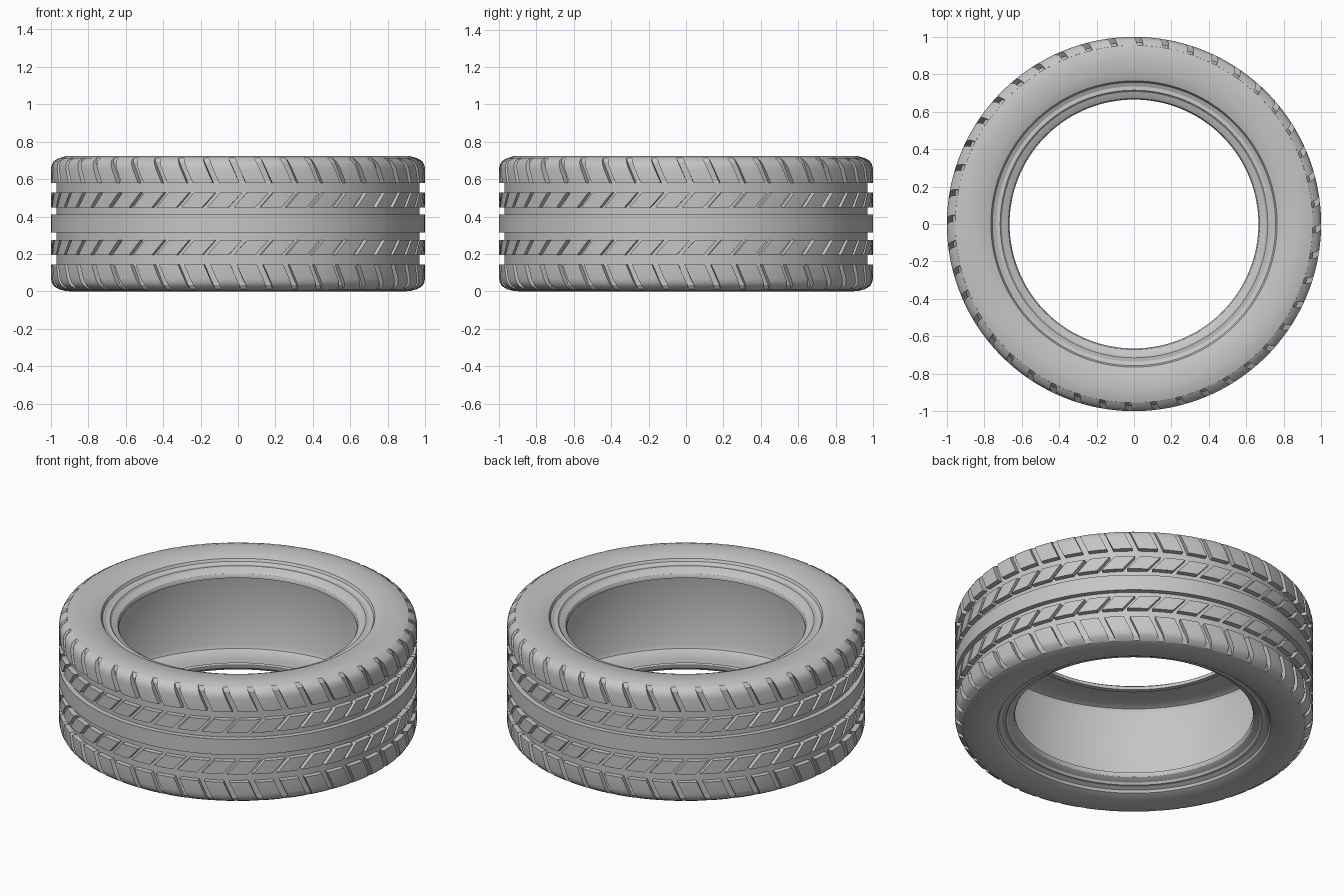
import bpy, bmesh, math

cube = bpy.data.objects.get("Cube")
if cube:
    bpy.data.objects.remove(cube)

HEIGHT = 0.725
MID = HEIGHT / 2
PITCHES = 44          # tread blocks per row
FLOOR = 0.97          # groove floor radius

rubber = bpy.data.materials.new("grey_rubber")
GREY = (0.56, 0.56, 0.56, 1)
rubber.diffuse_color = GREY
rubber.use_nodes = True
bsdf = rubber.node_tree.nodes["Principled BSDF"]
bsdf.inputs["Base Color"].default_value = GREY
bsdf.inputs["Roughness"].default_value = 0.8


def polar(r, angle, z):
    return (r * math.cos(angle), r * math.sin(angle), z)


def finish(name, bm, angle=30):
    bmesh.ops.recalc_face_normals(bm, faces=bm.faces)
    mesh = bpy.data.meshes.new(name)
    bm.to_mesh(mesh)
    bm.free()
    mesh.materials.append(rubber)
    obj = bpy.data.objects.new(name, mesh)
    bpy.context.collection.objects.link(obj)
    bpy.ops.object.select_all(action='DESELECT')
    obj.select_set(True)
    bpy.context.view_layer.objects.active = obj
    bpy.ops.object.shade_smooth_by_angle(angle=math.radians(angle))
    return obj


def skin(bm, rings, closed):
    """Bridge matching closed sections; loop round or cap both ends."""
    count = len(rings)
    for i in range(count if closed else count - 1):
        a, b = rings[i], rings[(i + 1) % count]
        for j in range(len(a)):
            k = (j + 1) % len(a)
            bm.faces.new((a[j], a[k], b[k], b[j]))
    if not closed:
        bm.faces.new(rings[0])
        bm.faces.new(rings[-1])


def revolve(name, section, steps=132):
    bm = bmesh.new()
    rings = []
    for i in range(steps):
        a = math.tau * i / steps
        rings.append([bm.verts.new(polar(r, a, z)) for r, z in section])
    skin(bm, rings, True)
    return finish(name, bm)


def block_row(name, section, gap, lean, turned=False, steps=4):
    """Ring of slanted blocks; turned rolls the row over to the other side."""
    bm = bmesh.new()
    pitch = math.tau / PITCHES
    centre = (section[0][1] + section[-1][1]) / 2
    for n in range(PITCHES):
        rings = []
        for s in range(steps + 1):
            base = n * pitch + gap / 2 + (pitch - gap) * s / steps
            ring = []
            for r, z in section:
                a = base + lean * (z - centre)
                if turned:
                    ring.append(bm.verts.new(polar(r, -a, HEIGHT - z)))
                else:
                    ring.append(bm.verts.new(polar(r, a, z)))
            rings.append(ring)
        skin(bm, rings, False)
    return finish(name, bm)


# Hollow casing: upper half section from groove floor, over the sidewall and
# bead, back to the inner liner, then mirrored for the lower half
upper = [(FLOOR, 0.58), (FLOOR, 0.69), (0.955, 0.713), (0.92, 0.723),
         (0.88, HEIGHT), (0.83, 0.722), (0.785, 0.713), (0.765, 0.705),
         (0.757, 0.69), (0.735, 0.68), (0.715, 0.682), (0.705, 0.67),
         (0.69, 0.665), (0.672, 0.655), (0.665, 0.642), (0.665, 0.63),
         (0.69, 0.628), (0.705, 0.638), (0.77, 0.642), (0.85, 0.642),
         (0.88, 0.63), (0.89, 0.605)]
lower = [(r, HEIGHT - z) for r, z in reversed(upper)]
revolve("tyre_casing", upper + lower)

# Plain centre rib
half = 0.048
revolve("centre_rib", [(0.95, MID - half), (1, MID - half),
                       (1, MID + half), (0.95, MID + half)])

# Slanted blocks of the intermediate ribs and the rounded shoulders
rib = [(0.96, 0.45), (1, 0.45), (1, 0.53), (0.96, 0.53)]
shoulder = [(0.95, 0.58), (1, 0.58), (1, 0.655), (0.995, 0.678),
            (0.984, 0.697), (0.955, 0.714), (0.945, 0.69)]
for side, turned in (("upper", False), ("lower", True)):
    block_row(side + "_rib_blocks", rib, 0.028, 0.9, turned)
    block_row(side + "_shoulder_blocks", shoulder, 0.034, -0.45, turned)
